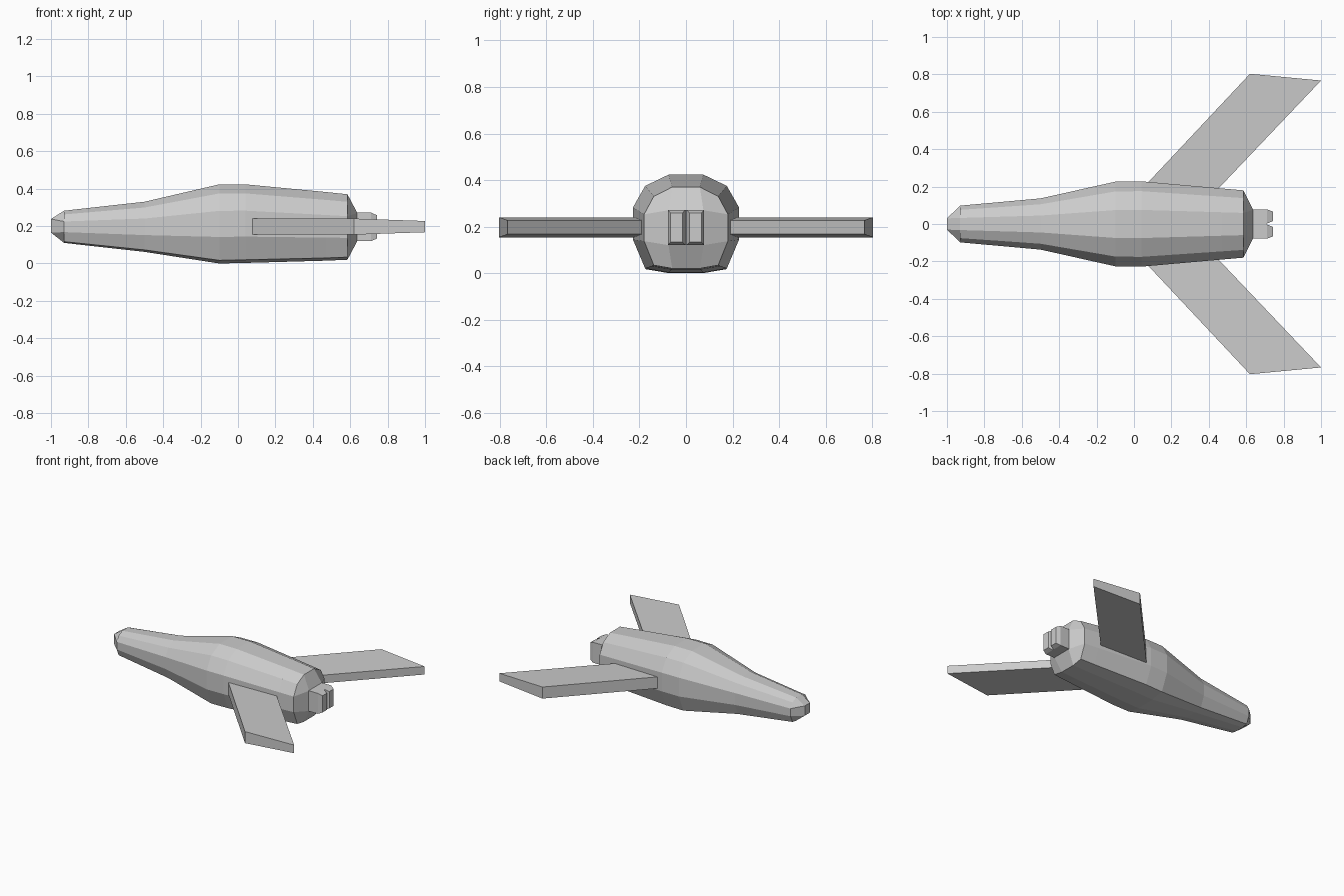
import bpy
import bmesh

if "Cube" in bpy.data.objects:
    bpy.data.objects.remove(bpy.data.objects["Cube"])


def make_object(name, bm):
    bmesh.ops.remove_doubles(bm, verts=bm.verts, dist=0.0001)
    bmesh.ops.recalc_face_normals(bm, faces=bm.faces)
    mesh = bpy.data.meshes.new(name)
    bm.to_mesh(mesh)
    bm.free()
    obj = bpy.data.objects.new(name, mesh)
    bpy.context.collection.objects.link(obj)
    return obj


def mirror_y(obj):
    obj.modifiers.new("Mirror", 'MIRROR').use_axis = (False, True, False)


def prism(name, lower, upper):
    """Solid between two matching rings of points."""
    bm = bmesh.new()
    a = [bm.verts.new(p) for p in lower]
    b = [bm.verts.new(p) for p in upper]
    n = len(a)
    bm.faces.new(a)
    bm.faces.new(b)
    for i in range(n):
        j = (i + 1) % n
        bm.faces.new((a[i], a[j], b[j], b[i]))
    return make_object(name, bm)


# Fuselage: twelve-sided squared-off section lofted along x
SECTION = [(1, -0.33), (1, 0.33), (0.77, 0.77), (0.33, 1), (-0.33, 1), (-0.77, 0.77),
           (-1, 0.33), (-1, -0.33), (-0.77, -0.92), (-0.33, -1), (0.33, -1), (0.77, -0.92)]
# x, half width, bottom z, top z
STATIONS = [(-0.93, 0.098, 0.11, 0.282), (-0.5, 0.137, 0.062, 0.33),
            (-0.1, 0.226, 0.0, 0.423), (0.04, 0.228, 0.003, 0.423),
            (0.47, 0.19, 0.015, 0.382), (0.585, 0.18, 0.02, 0.37)]
bm = bmesh.new()
rings = []
for x, w, lo, hi in STATIONS:
    mid, h = (lo + hi) / 2, (hi - lo) / 2
    rings.append([bm.verts.new((x, y * w, mid + z * h)) for y, z in SECTION])
for r, s in zip(rings, rings[1:]):
    for i in range(12):
        j = (i + 1) % 12
        bm.faces.new((r[i], r[j], s[j], s[i]))


# Rounded ends: a central quad surrounded by side and corner quads
def cap(ring, x, w, lo, hi):
    q = [bm.verts.new((x, y, z)) for y, z in ((w, hi), (-w, hi), (-w, lo), (w, lo))]
    bm.faces.new(q)
    for k in range(4):
        c = 2 + 3 * k
        bm.faces.new((ring[c - 1], ring[c], ring[(c + 1) % 12], q[k]))
        bm.faces.new((ring[(c + 1) % 12], ring[(c + 2) % 12], q[(k + 1) % 4], q[k]))


cap(rings[0], -1.0, 0.03, 0.165, 0.238)
cap(rings[-1], 0.638, 0.075, 0.12, 0.27)
make_object("fuselage", bm)

# Swept wings, thinner along the trailing edge
PLAN = [(0.075, 0.222, 0.043), (0.62, 0.803, 0.043), (1.0, 0.767, 0.03), (0.45, 0.188, 0.03)]
wing = prism("wings", [(x, y, 0.197 - t) for x, y, t in PLAN],
             [(x, y, 0.197 + t) for x, y, t in PLAN])
mirror_y(wing)


# Twin exhaust nozzles with tapered tips
def rect(x, y0, y1, z0, z1):
    return [(x, y0, z0), (x, y1, z0), (x, y1, z1), (x, y0, z1)]


body = prism("exhaust_bodies", rect(0.63, 0.0, 0.078, 0.12, 0.272),
             rect(0.712, 0.0, 0.078, 0.12, 0.272))
tip = prism("exhaust_tips", rect(0.712, 0.003, 0.078, 0.12, 0.272),
            rect(0.742, 0.015, 0.066, 0.133, 0.258))
mirror_y(body)
mirror_y(tip)
